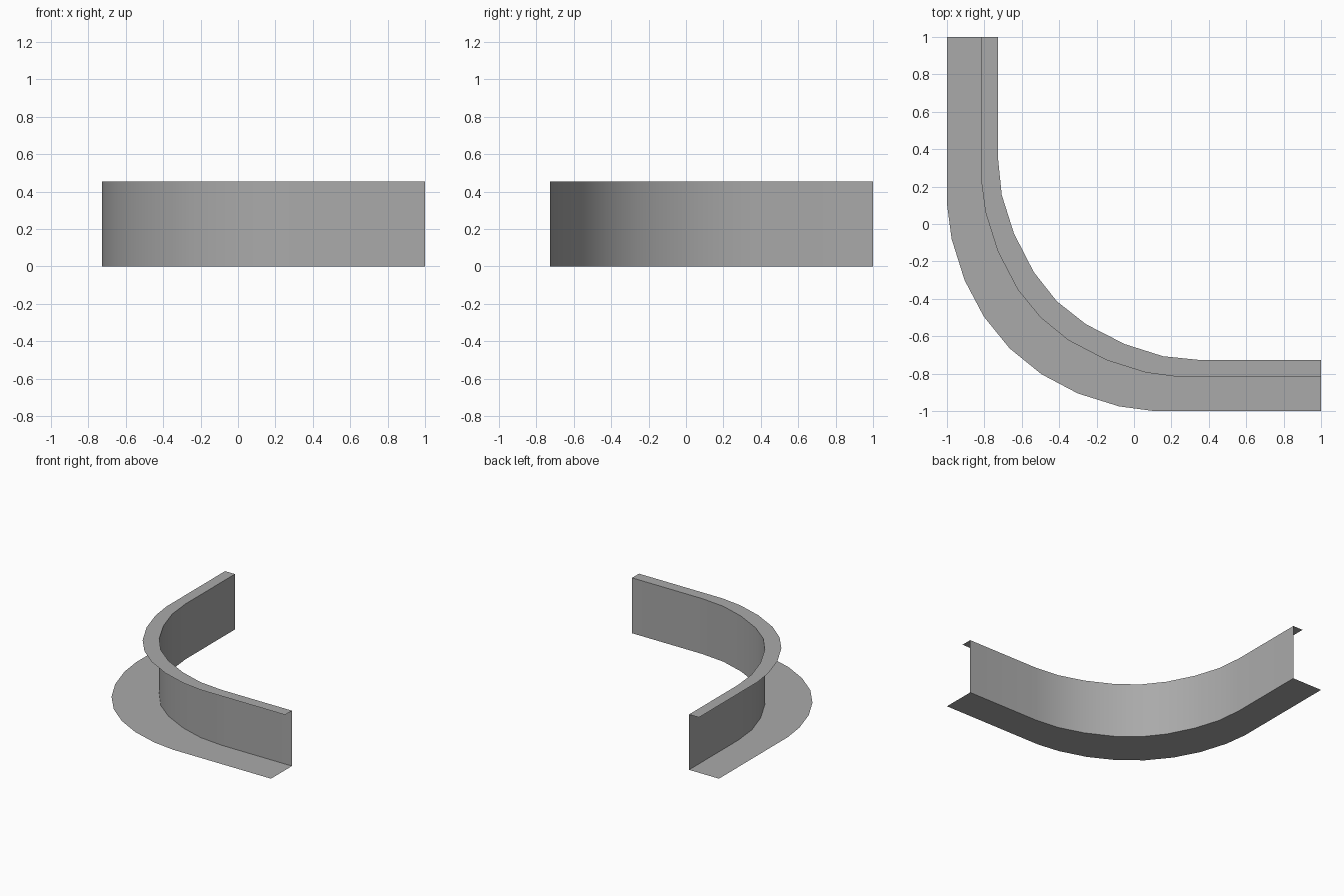
import bpy

cube = bpy.data.objects.get("Cube")
if cube:
    bpy.data.objects.remove(cube)

HEIGHT = 0.455

grey = bpy.data.materials.new("plain grey")
grey.use_nodes = True
colour = (0.4, 0.4, 0.4, 1)
grey.diffuse_color = colour
grey.node_tree.nodes["Principled BSDF"].inputs["Base Color"].default_value = colour


def rail(half, z):
    """Half a bend, mirrored across the diagonal, as a path at height z."""
    path = half + [(y, x) for x, y in reversed(half[:-1])]
    return [(x, y, z) for x, y in path]


def strip(name, first, second):
    """Sheet of quads between two matching rails."""
    n = len(first)
    faces = [(i, i + 1, n + i + 1, n + i) for i in range(n - 1)]
    mesh = bpy.data.meshes.new(name)
    mesh.from_pydata(first + second, [], faces)
    mesh.materials.append(grey)
    obj = bpy.data.objects.new(name, mesh)
    bpy.context.collection.objects.link(obj)
    bpy.ops.object.select_all(action="DESELECT")
    obj.select_set(True)
    bpy.context.view_layer.objects.active = obj
    bpy.ops.object.shade_smooth_by_angle()
    return obj


# Half paths from the back end to the middle of the bend
outer = [(-1, 1), (-1, 0.107), (-0.975, -0.08), (-0.906, -0.3),
         (-0.803, -0.495), (-0.665, -0.665)]
lip = [(-0.818, 1), (-0.818, 0.24), (-0.794, 0.062), (-0.728, -0.147),
       (-0.622, -0.35), (-0.5, -0.5)]
inner = [(-0.728, 1), (-0.728, 0.36), (-0.707, 0.155), (-0.642, -0.05),
         (-0.536, -0.257), (-0.413, -0.413)]

# Wide flange on the ground, upright wall and narrow lip on top
strip("base_flange", rail(outer, 0), rail(inner, 0))
strip("curved_wall", rail(inner, 0), rail(inner, HEIGHT))
strip("top_lip", rail(lip, HEIGHT), rail(inner, HEIGHT))
